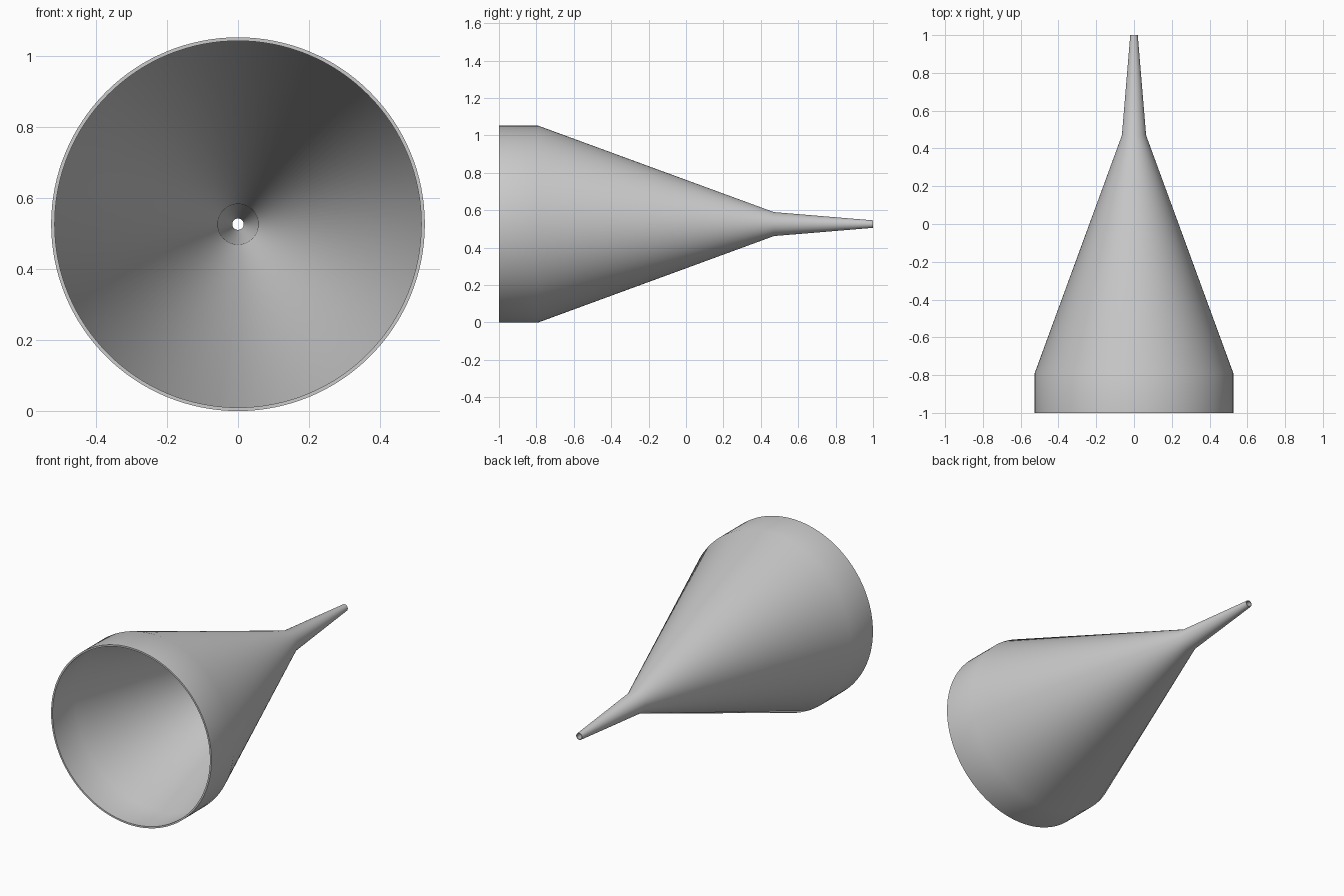
import bpy
import bmesh
from math import cos, sin, tau

cube = bpy.data.objects.get("Cube")
if cube:
    bpy.data.objects.remove(cube, do_unlink=True)

SEGMENTS = 128
RADIUS = 0.526

# Closed wall section as (radius, y): outside mouth to tip, then back inside
SECTION = [
    (RADIUS, -1.0), (RADIUS, -0.79), (0.064, 0.47), (0.02, 1.0),
    (0.016, 1.0), (0.057, 0.47), (0.061, 0.455), (0.516, -0.79), (0.516, -1.0),
]

grey = bpy.data.materials.new("plain grey")
grey.use_nodes = True
colour = (0.6, 0.6, 0.6, 1.0)
grey.diffuse_color = colour
grey.node_tree.nodes["Principled BSDF"].inputs["Base Color"].default_value = colour

# Revolve the section around the y axis
bm = bmesh.new()
rings = []
for radius, y in SECTION:
    angles = [tau * i / SEGMENTS for i in range(SEGMENTS)]
    rings.append([bm.verts.new((radius * cos(a), y, RADIUS + radius * sin(a)))
                  for a in angles])
for ring, following in zip(rings, rings[1:] + rings[:1]):
    for i in range(SEGMENTS):
        j = (i + 1) % SEGMENTS
        bm.faces.new((ring[i], ring[j], following[j], following[i]))
bmesh.ops.recalc_face_normals(bm, faces=bm.faces)

mesh = bpy.data.meshes.new("funnel")
bm.to_mesh(mesh)
bm.free()
mesh.materials.append(grey)

# Smooth walls with crisp rims at the mouth and tip
funnel = bpy.data.objects.new("funnel", mesh)
bpy.context.collection.objects.link(funnel)
bpy.ops.object.select_all(action="DESELECT")
funnel.select_set(True)
bpy.context.view_layer.objects.active = funnel
bpy.ops.object.shade_smooth_by_angle()
